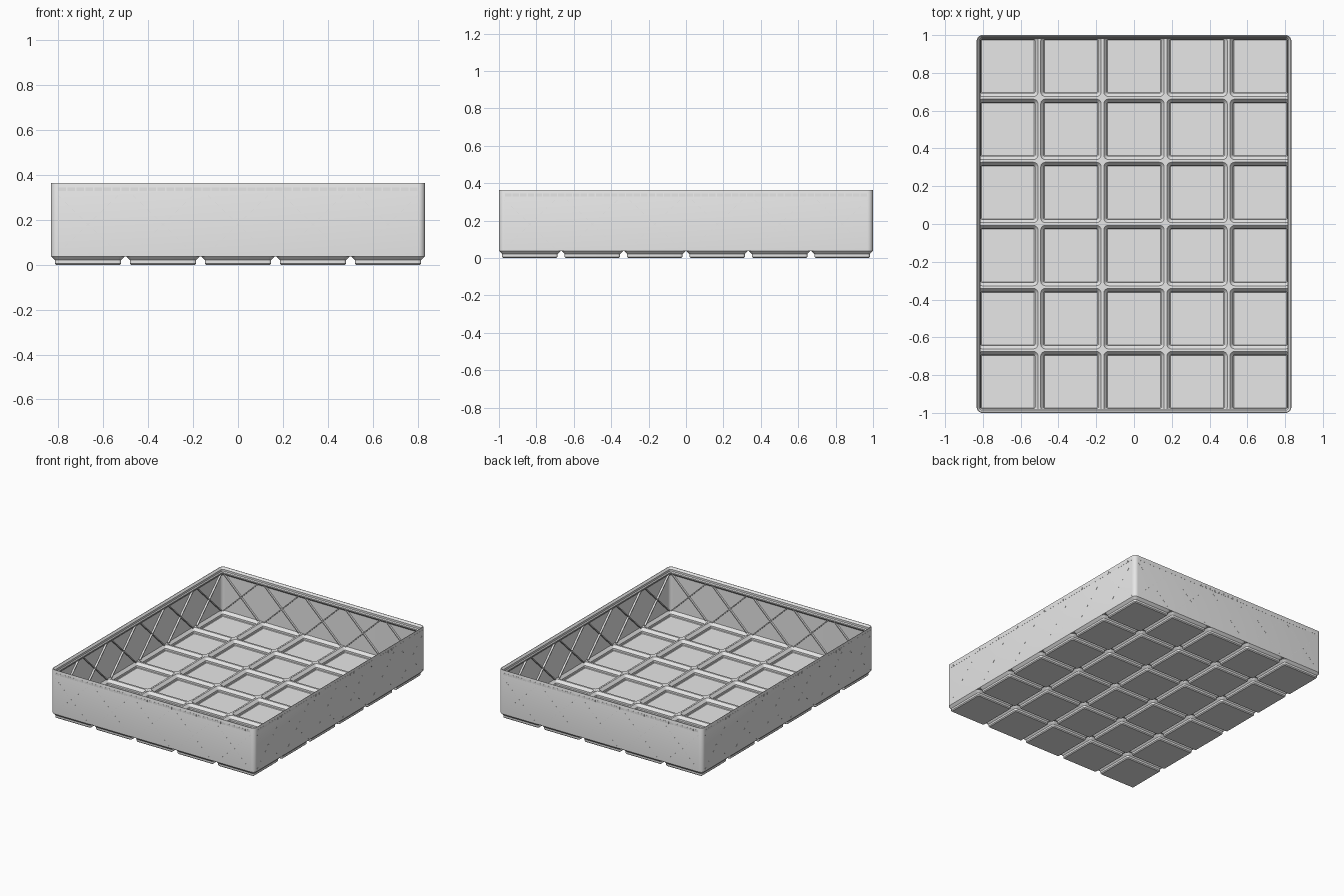
import bpy, bmesh, math
from mathutils import Matrix, Vector

if "Cube" in bpy.data.objects:
    bpy.data.objects.remove(bpy.data.objects["Cube"])

U = 2 / 251.5                 # one millimetre in scene units
PITCH = 42 * U
NX, NY = 5, 6
X, Y = NX * PITCH / 2 - 0.25 * U, 1.0
HALF = 20.75 * U              # half width of one cell base
R = 3.75 * U                  # outer corner radius
T = 0.005                     # shell thickness
Z0 = 4.75 * U                 # underside of the main wall
TOP = 0.364

grey = bpy.data.materials.new("light_grey")
grey.diffuse_color = (0.8, 0.8, 0.8, 1)
grey.use_nodes = True
grey.node_tree.nodes["Principled BSDF"].inputs["Base Color"].default_value = grey.diffuse_color


def finish(name, bm):
    bmesh.ops.recalc_face_normals(bm, faces=bm.faces)
    me = bpy.data.meshes.new(name)
    bm.to_mesh(me)
    bm.free()
    ob = bpy.data.objects.new(name, me)
    me.materials.append(grey)
    bpy.context.collection.objects.link(ob)
    bpy.ops.object.select_all(action='DESELECT')
    ob.select_set(True)
    bpy.context.view_layer.objects.active = ob
    bpy.ops.object.shade_smooth_by_angle(angle=math.radians(30))


def rounded_loop(bm, cx, cy, hx, hy, inset, z, seg=6):
    r = max(R - inset, 0.004)
    verts = []
    for q, (sx, sy) in enumerate([(1, 1), (-1, 1), (-1, -1), (1, -1)]):
        for i in range(seg + 1):
            a = math.pi / 2 * (q + i / seg)
            verts.append(bm.verts.new((cx + sx * (hx - inset - r) + r * math.cos(a),
                                       cy + sy * (hy - inset - r) + r * math.sin(a), z)))
    return verts


def loft(bm, cx, cy, hx, hy, profile, closed):
    loops = [rounded_loop(bm, cx, cy, hx, hy, i, z) for i, z in profile]
    pairs = list(zip(loops, loops[1:]))
    if closed:
        pairs.append((loops[-1], loops[0]))
    else:
        bm.faces.new(loops[0])
        bm.faces.new(loops[-1])
    n = len(loops[0])
    for a, b in pairs:
        for i in range(n):
            j = (i + 1) % n
            bm.faces.new((a[i], a[j], b[j], b[i]))


def box(bm, matrix, size):
    bmesh.ops.create_cube(bm, size=1, matrix=matrix @ Matrix.Diagonal((*size, 1)))


# Cell bases: thin stepped pans, one per grid cell
bm = bmesh.new()
pan = [(2.95 * U, 0), (2.15 * U, 0.8 * U), (2.15 * U, 2.6 * U), (0, Z0), (0, Z0 + 0.004),
       (T, Z0 + 0.004), (2.15 * U + T, 2.8 * U), (2.15 * U + T, 1.1 * U), (2.95 * U + 0.002, T)]
for i in range(NX):
    for j in range(NY):
        loft(bm, (i - (NX - 1) / 2) * PITCH, (j - (NY - 1) / 2) * PITCH, HALF, HALF, pan, False)
finish("cell_bases", bm)

# Ridge strips bridging the gaps between neighbouring cells
bm = bmesh.new()
zc = Z0 + 0.0025
for i in range(1, NX):
    box(bm, Matrix.Translation(((i - NX / 2) * PITCH, 0, zc)), (0.01, 2 * Y - 0.004, 0.004))
for j in range(1, NY):
    box(bm, Matrix.Translation((0, (j - NY / 2) * PITCH, zc)), (2 * X - 0.004, 0.01, 0.004))
finish("ridge_strips", bm)

# Star-shaped plates where rounded cell corners meet
bm = bmesh.new()
c, r = R + 0.25 * U, R - 0.002
for i in range(NX + 1):
    for j in range(NY + 1):
        ex, ey = i in (0, NX), j in (0, NY)
        if ex and ey:
            continue
        ox, oy = (i - NX / 2) * PITCH, (j - NY / 2) * PITCH
        # quadrant order starts so that border plates close along the wall
        quads = [0, 1, 2, 3]
        if ex:
            quads = [3, 0] if i == 0 else [1, 2]
        if ey:
            quads = [0, 1] if j == 0 else [2, 3]
        pts = []
        for q in quads:
            turn = Matrix.Rotation(q * math.pi / 2, 3, 'Z')
            for k in range(7):
                a = math.radians(270 - 15 * k)
                pts.append(turn @ Vector((c + r * math.cos(a), c + r * math.sin(a), 0)))
        f = bm.faces.new([bm.verts.new((ox + p.x, oy + p.y, Z0 + 0.0002)) for p in pts])
        up = bmesh.ops.extrude_face_region(bm, geom=[f], use_keep_orig=True)
        bmesh.ops.translate(bm, vec=(0, 0, 0.0045),
                            verts=[v for v in up['geom'] if isinstance(v, bmesh.types.BMVert)])
finish("ridge_junctions", bm)

# Outer wall with a stepped stacking lip on top
bm = bmesh.new()
wall = [(0, Z0), (0, TOP - 0.003), (0.001, TOP), (0.004, TOP), (1.9 * U, 0.350),
        (1.9 * U, 0.336), (2.6 * U, 0.329), (2.6 * U, 0.321), (T, 0.305), (T, Z0)]
loft(bm, 0, 0, X, Y, wall, True)
finish("wall_and_lip", bm)

# Crossed ribs inside, with fine seam marks and a rim band outside
ribs, seams, band = bmesh.new(), bmesh.new(), bmesh.new()
for k in range(4):
    side = Matrix.Rotation(k * math.pi / 2, 4, 'Z')
    n, dist = (NX, Y) if k % 2 == 0 else (NY, X)
    for i in range(n):
        u = (i - (n - 1) / 2) * PITCH
        for s in (1, -1):
            ang = -s * math.atan2(0.28, 0.29)
            arm = side @ Matrix.Translation((u, -dist, 0.18)) @ Matrix.Rotation(ang, 4, 'Y')
            box(ribs, arm @ Matrix.Translation((0, 0.011, 0)), (0.395, 0.014, 0.007))
            for d in range(9):
                box(seams, arm @ Matrix.Translation(((d - 4) * 0.044, 0, 0)), (0.02, 0.0012, 0.0015))
    half = dist if n == 0 else (X if n == NX else Y)
    count = n * 8
    step = 2 * (half - R) / count
    for i in range(count):
        box(band, side @ Matrix.Translation(((i + 0.5) * step - half + R, -dist, 0.337)),
            (step - 0.006, 0.0016, 0.015))
finish("wall_ribs", ribs)
finish("seam_marks", seams)
finish("rim_band", band)
